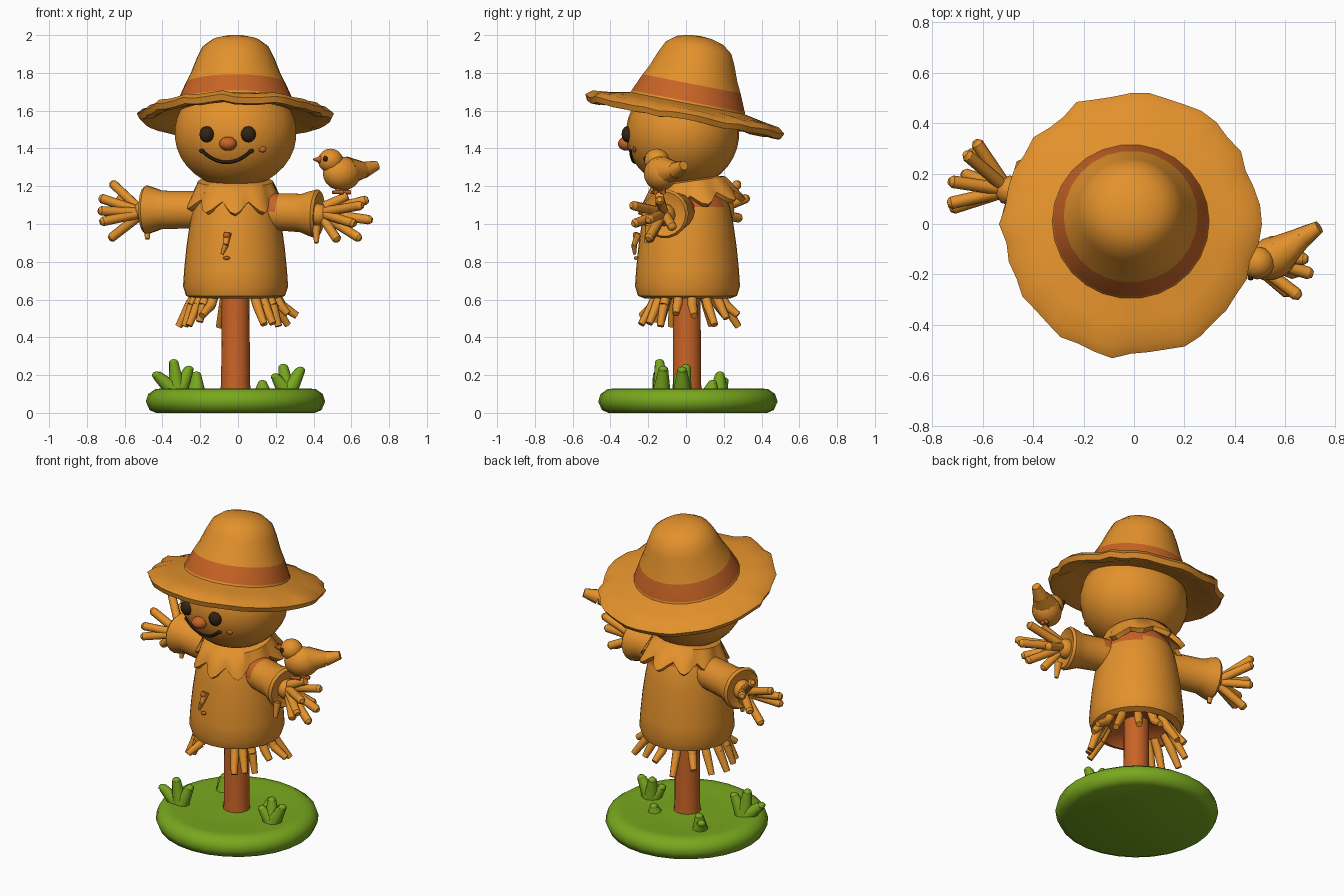
import bpy, bmesh, math, random
from mathutils import Vector, Matrix

random.seed(4)
if "Cube" in bpy.data.objects:
    bpy.data.objects.remove(bpy.data.objects["Cube"])


def material(name, rgb):
    m = bpy.data.materials.new(name)
    m.use_nodes = True
    m.diffuse_color = (*rgb, 1)
    m.node_tree.nodes["Principled BSDF"].inputs["Base Color"].default_value = (*rgb, 1)
    return m


STRAW = material("straw_orange", (0.77, 0.285, 0.025))
RUST = material("rust_red", (0.58, 0.125, 0.019))
GREEN = material("grass_green", (0.19, 0.39, 0.013))
DARK = material("dark_brown", (0.033, 0.016, 0.006))
CX = -0.013


def finish(name, bm, mats, loc=(0, 0, 0), rot=None, rule=None, angle=50):
    """Turn a bmesh into a smooth shaded object; rule picks a material per face."""
    bmesh.ops.recalc_face_normals(bm, faces=bm.faces)
    if rule:
        for f in bm.faces:
            f.material_index = rule(f.calc_center_median())
    mesh = bpy.data.meshes.new(name)
    bm.to_mesh(mesh)
    bm.free()
    for m in mats:
        mesh.materials.append(m)
    ob = bpy.data.objects.new(name, mesh)
    bpy.context.collection.objects.link(ob)
    ob.location = loc
    if rot is not None:
        ob.rotation_euler = rot
    bpy.ops.object.select_all(action='DESELECT')
    ob.select_set(True)
    bpy.context.view_layer.objects.active = ob
    bpy.ops.object.shade_smooth_by_angle(angle=math.radians(angle))


def lathe(profile, segs=24, closed=False, shape=None):
    """Revolve (radius, height) points; shape moves each (point, ring, segment)."""
    bm = bmesh.new()
    rings = []
    for i, (r, z) in enumerate(profile):
        ring = []
        for s in range(segs):
            a = 2 * math.pi * s / segs
            p = Vector((r * math.cos(a), r * math.sin(a), z))
            ring.append(bm.verts.new(shape(p, i, s) if shape else p))
        rings.append(ring)
    pairs = list(zip(rings, rings[1:] + rings[:1])) if closed else list(zip(rings, rings[1:]))
    for lo, hi in pairs:
        for s in range(segs):
            t = (s + 1) % segs
            bm.faces.new((lo[s], lo[t], hi[t], hi[s]))
    bmesh.ops.remove_doubles(bm, verts=bm.verts, dist=0.0005)
    return bm


def ball(bm, centre, size, segs=14, spin=0):
    mat = Matrix.Translation(centre) @ Matrix.Rotation(spin, 4, 'Z') @ Matrix.Diagonal((*size, 1))
    bmesh.ops.create_uvsphere(bm, u_segments=segs, v_segments=segs * 2 // 3, radius=1, matrix=mat)


def rod(bm, a, b, r1, r2, segs=8):
    a, b = Vector(a), Vector(b)
    d = b - a
    mat = Matrix.Translation((a + b) / 2) @ d.to_track_quat('Z', 'Y').to_matrix().to_4x4()
    bmesh.ops.create_cone(bm, cap_ends=True, segments=segs, radius1=r1, radius2=r2,
                          depth=d.length, matrix=mat)


# Grassy base and post
finish("grass_base", lathe([(0, 0), (.42, 0), (.455, .015), (.475, .06), (.462, .1), (.425, .126),
                            (.38, .13), (.3, .118), (.1, .125), (0, .13)], 28), [GREEN], (CX, .01, 0))
finish("post", lathe([(.083, .1), (.076, .16), (.074, .7)], 14), [RUST], (CX, .005, 0))

# Grass tufts: root, then the blade tips
bm = bmesh.new()
tufts = [((-.32, -.13), [(-.43, -.15, .2), (-.34, -.14, .265), (-.26, -.12, .23)]),
         ((.26, -.02), [(.24, .0, .24), (.33, -.02, .225), (.2, -.04, .19)]),
         ((-.22, .17), [(-.22, .18, .2), (-.25, .2, .17)]),
         ((.13, .13), [(.13, .14, .155)])]
for (x, y), tips in tufts:
    for tip in tips:
        rod(bm, (x, y, .1), tip, .05, .026)
        ball(bm, tip, (.026, .026, .02), 8)
finish("grass_tufts", bm, [GREEN])

# Torso with a rust underside and a rust strip under the collar at the back
finish("torso", lathe([(.0, .67), (.19, .65), (.225, .605), (.262, .62), (.278, .67), (.272, .76),
                       (.26, .88), (.243, 1.0), (.225, 1.09), (.21, 1.13), (.195, 1.17), (.17, 1.2),
                       (.1, 1.24)], 36), [STRAW, RUST], (CX, .008, 0),
       rule=lambda c: int((1.13 < c.z < 1.2 and c.y > .06) or (c.z > 1.09 and c.x > .1)
                          or (c.z < .68 and c.xy.length < .21)))

# Straw hanging from the hem, with a gap in front of the post
bm = bmesh.new()
for deg in (-160, -146, -134, -122, -62, -50, -36, -14, 8, 32, 58, 82, 105, 128, 150, 174):
    a = math.radians(deg)
    out = Vector((math.cos(a), math.sin(a) * .85, 0))
    reach, drop = random.uniform(.27, .34), random.uniform(.45, .53)
    start = Vector((CX, .005, .65)) + out * .2
    knee = Vector((CX, .005, .57)) + out * .245
    tip = Vector((CX, .005, drop)) + out * reach
    rod(bm, start, knee, .026, .026)
    rod(bm, knee, tip, .026, .019)
finish("hem_straw", bm, [STRAW])

# Arms lie along one slightly turned line; the left one has a rust shoulder
SLOPE = -.27
bm_f = bmesh.new()
for side, label in ((1, "left"), (-1, "right")):
    ax = Vector((side, side * SLOPE, -.05 if side > 0 else 0)).normalized()
    quat = ax.to_track_quat('Z', 'Y')
    length = .43 if side > 0 else .5
    finish(label + "_sleeve", lathe([(.09, 0), (.098, .14), (.1, .23), (.103, length - .08),
                                     (.118, length - .04), (.13, length), (.118, length + .015),
                                     (.08, length), (0, length)], 18),
           [STRAW, RUST], (0, 0, 1.075), quat.to_euler(),
           rule=lambda c: int(side > 0 and c.z < .23 and (quat @ c).z > -.01))
    ball(bm_f, Vector((0, 0, 1.07)) + ax * (length + .01), (.06, .06, .06), 10)

# Straw fingers
tips = [(-.67, .28, 1.22), (-.63, .33, 1.14), (-.735, .17, 1.14), (-.74, .08, 1.07), (-.73, .06, 1.01),
        (-.68, .2, .92), (-.66, .29, 1.03),
        (.69, -.14, 1.13), (.71, -.2, 1.02), (.66, -.29, 1.1), (.62, -.28, 1.0), (.65, -.2, .92),
        (.53, -.2, .91), (.6, -.07, .98)]
for tip in tips:
    x = math.copysign(.5 if tip[0] < 0 else .43, tip[0])
    palm = Vector((x, x * SLOPE, 1.06))
    tip = Vector(tip)
    rod(bm_f, palm.lerp(tip, .1), palm.lerp(tip, .94), .026, .025)
    rod(bm_f, palm.lerp(tip, .94), tip, .025, .014)
finish("straw_hands", bm_f, [STRAW])

# Loose straw at the cuff ends
bm = bmesh.new()
for x, y, z in ((-.48, .13, .97), (.415, -.19, .95)):
    rod(bm, (x, y, z + .04), (x, y - .02, z - .05), .024, .012)
finish("cuff_straw", bm, [STRAW])


# Ragged collar with rounded lobes
def fray(p, ring, seg):
    if ring in (2, 3, 4):
        k = (.9, .98, 1.06, 1.09, 1.04, .96)[seg % 6]
        return Vector((p.x * k * .93, p.y * k, p.z - (k - .98) * .3))
    return p


finish("collar", lathe([(.1, .075), (.2, .055), (.25, -.015), (.265, -.045), (.24, -.06),
                        (.19, .0), (.1, .03)], 60, True, fray),
       [STRAW], (CX, .02, 1.17), (math.radians(8), 0, 0))

# Head
HEAD, SIZE = Vector((CX, -.018, 1.48)), Vector((.325, .3, .29))
bm = bmesh.new()
ball(bm, HEAD, SIZE, 26)
finish("head", bm, [STRAW])


def on_head(x, z, out=0):
    k = 1 - ((x - HEAD.x) / SIZE.x) ** 2 - ((z - HEAD.z) / SIZE.z) ** 2
    return Vector((x, HEAD.y - SIZE.y * math.sqrt(k) - out, z))


# Face: eyes, smile, nose and cheek
bm = bmesh.new()
for x in (-.165, .055):
    ball(bm, on_head(x, 1.475), (.042, .03, .043), 10)
finish("eyes", bm, [DARK])
bm = bmesh.new()
smile = [on_head(-.06 + .13 * t / 6, 1.327 + .06 * (t / 6) ** 2) for t in range(-6, 7)]
for a, b in zip(smile, smile[1:]):
    rod(bm, a, b, .01, .01, 6)
for end in (smile[0], smile[-1]):
    ball(bm, end, (.016, .01, .012), 8)
finish("smile", bm, [DARK])
bm = bmesh.new()
ball(bm, on_head(-.053, 1.425, .005), (.048, .045, .037))
finish("nose", bm, [RUST])
bm = bmesh.new()
ball(bm, on_head(.13, 1.395), (.021, .01, .016), 10)
finish("cheek", bm, [RUST])

# Small stitched patch on the chest
bm = bmesh.new()
rod(bm, (-.055, -.25, .95), (-.065, -.275, .89), .022, .014)
rod(bm, (-.065, -.275, .89), (-.085, -.272, .84), .016, .008)
finish("chest_straw", bm, [STRAW])
bm = bmesh.new()
ball(bm, (-.06, -.268, .94), (.02, .014, .018), 8)
ball(bm, (-.06, -.264, .82), (.018, .012, .01), 8)
finish("chest_stitches", bm, [RUST])

# Tilted hat: crown with a band, and a thick frayed brim
TILT = (math.radians(-11), 0, 0)
finish("hat_crown", lathe([(.325, .01), (.308, .06), (.266, .155), (.238, .21), (.207, .29), (.178, .35),
                           (.125, .39), (.06, .408), (0, .412)], 26), [STRAW, RUST], (CX, .0, 1.59), TILT,
       rule=lambda c: int(.06 < c.z < .155))
wave = [random.uniform(.95, 1.01) for _ in range(44)]


def ragged(p, ring, seg):
    if ring in (2, 3, 4, 5):
        k = wave[seg]
        return Vector((p.x * k * .95, p.y * k, p.z + (k - .98) * .25))
    return p


finish("hat_brim", lathe([(.28, .055), (.4, .032), (.51, .015), (.545, -.012), (.53, -.042), (.49, -.042),
                          (.4, -.02), (.26, .01)], 44, True, ragged), [STRAW], (CX, 0, 1.59), TILT)

# Bird on the left hand
bm = bmesh.new()
ball(bm, (.55, -.135, 1.267), (.105, .085, .09), 16, .5)
ball(bm, (.49, -.155, 1.335), (.068, .066, .064), 14)
rod(bm, (.58, -.115, 1.28), (.665, -.055, 1.285), .078, .045, 10)
rod(bm, (.665, -.055, 1.285), (.735, -.012, 1.31), .045, .026, 10)
finish("bird", bm, [STRAW])

# Perch under the bird
bm = bmesh.new()
rod(bm, (.46, -.13, 1.09), (.58, -.14, 1.15), .03, .022)
finish("perch_straw", bm, [STRAW])

# Bird details
bm = bmesh.new()
rod(bm, (.445, -.175, 1.34), (.398, -.195, 1.342), .026, .003)
for x, y in ((.53, -.16), (.57, -.12)):
    rod(bm, (x, y, 1.2), (x, y, 1.165), .015, .015)
    rod(bm, (x + .025, y, 1.168), (x - .03, y - .02, 1.168), .012, .008)
finish("bird_beak_and_legs", bm, [RUST])
bm = bmesh.new()
for x, y in ((.463, -.213), (.45, -.105)):
    ball(bm, (x, y, 1.345), (.014, .012, .015), 8)
finish("bird_eyes", bm, [DARK])
